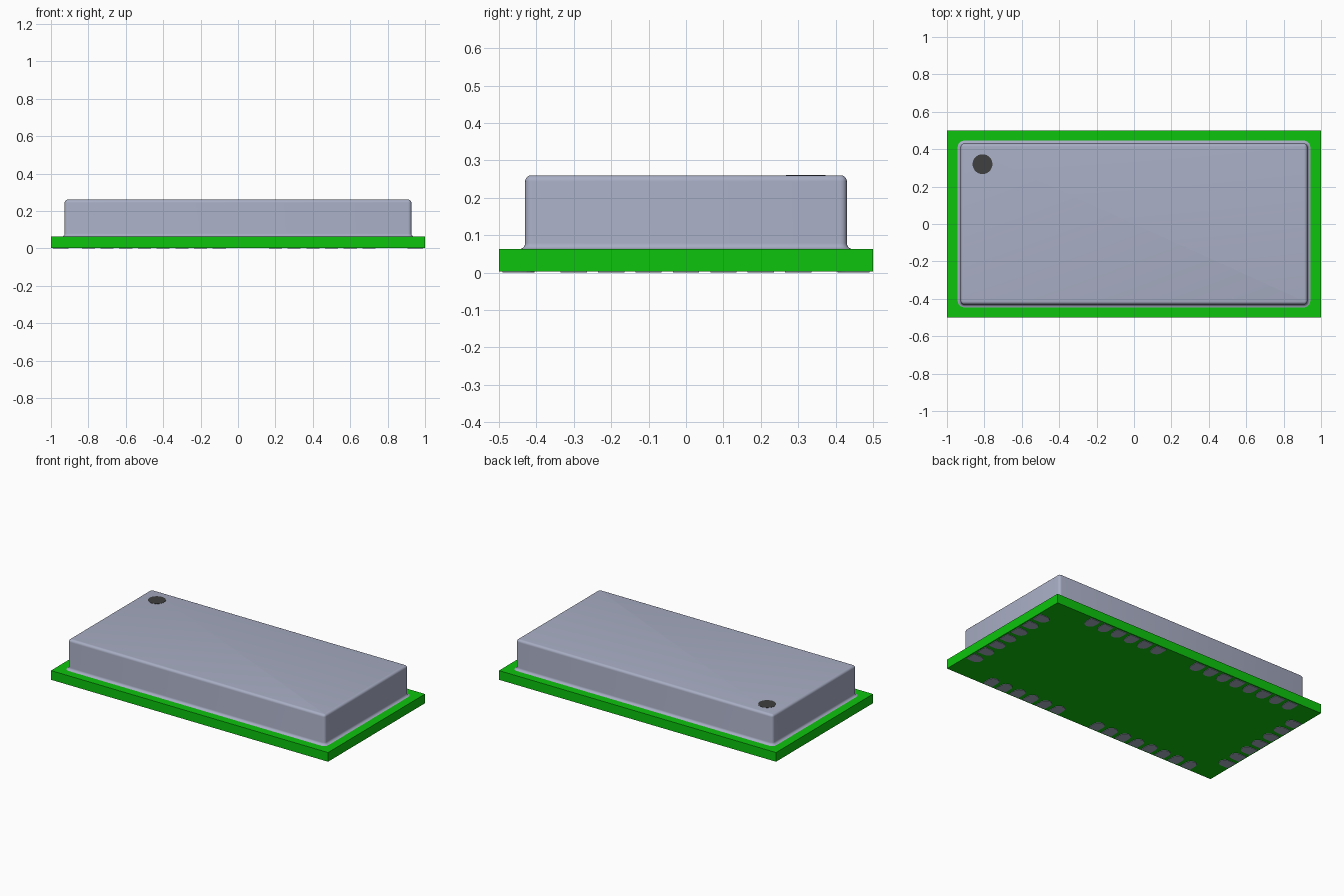
import bpy, bmesh, math

cube = bpy.data.objects.get("Cube")
if cube:
    bpy.data.objects.remove(cube, do_unlink=True)


def material(name, rgb):
    m = bpy.data.materials.new(name)
    m.use_nodes = True
    m.diffuse_color = (*rgb, 1)
    m.node_tree.nodes["Principled BSDF"].inputs["Base Color"].default_value = (*rgb, 1)
    return m


GREEN = material("board green", (0.004, 0.55, 0.004))
METAL = material("metal grey", (0.39, 0.42, 0.55))
DARK = material("mark dark grey", (0.05, 0.05, 0.05))


def finish(name, bm, mat, smooth=False):
    bmesh.ops.recalc_face_normals(bm, faces=bm.faces)
    me = bpy.data.meshes.new(name)
    bm.to_mesh(me)
    bm.free()
    me.materials.append(mat)
    ob = bpy.data.objects.new(name, me)
    bpy.context.collection.objects.link(ob)
    if smooth:
        bpy.ops.object.select_all(action='DESELECT')
        ob.select_set(True)
        bpy.context.view_layer.objects.active = ob
        bpy.ops.object.shade_smooth_by_angle(angle=math.radians(35))
    return ob


def prism(bm, outline, z0, z1):
    """Closed outline extruded between two heights."""
    low = [bm.verts.new((x, y, z0)) for x, y in outline]
    high = [bm.verts.new((x, y, z1)) for x, y in outline]
    bm.faces.new(low)
    bm.faces.new(high)
    n = len(outline)
    for i in range(n):
        j = (i + 1) % n
        bm.faces.new((low[i], low[j], high[j], high[i]))


def arc(cx, cy, r, a0, a1, steps):
    return [(cx + r * math.cos(math.radians(a0 + (a1 - a0) * i / steps)),
             cy + r * math.sin(math.radians(a0 + (a1 - a0) * i / steps)))
            for i in range(steps + 1)]


# Circuit board
BOARD_Z0, BOARD_Z1 = 0.003, 0.063
bm = bmesh.new()
prism(bm, [(-1, -0.5), (1, -0.5), (1, 0.5), (-1, 0.5)], BOARD_Z0, BOARD_Z1)
finish("circuit_board", bm, GREEN)

# Shield lid: wall profile with foot fillet and rounded rim, swept round the rectangle
WX, WY, TOP, R = 0.927, 0.430, 0.26, 0.016
profile = arc(R, BOARD_Z1 + R, R, 270, 180, 5)       # offset from wall, height
profile += arc(-R, TOP - R, R, 0, 90, 5)
bm = bmesh.new()
rings = []
for off, z in profile:
    cr = 0.018 + off                                  # corner radius follows the offset
    ring = []
    for sx, sy, a in ((1, 1, 0), (-1, 1, 90), (-1, -1, 180), (1, -1, 270)):
        ring += arc(sx * (WX - 0.018), sy * (WY - 0.018), cr, a, a + 90, 4)
    rings.append([bm.verts.new((x, y, z)) for x, y in ring])
for lo, hi in zip(rings, rings[1:]):
    for i in range(len(lo)):
        j = (i + 1) % len(lo)
        bm.faces.new((lo[i], lo[j], hi[j], hi[i]))
bm.faces.new(rings[0])
bm.faces.new(rings[-1])
finish("shield_lid", bm, METAL, smooth=True)

# Round orientation mark on the lid
bm = bmesh.new()
prism(bm, arc(-0.81, 0.32, 0.053, 0, 360, 32)[:-1], TOP - 0.001, TOP + 0.001)
finish("orientation_mark", bm, DARK)

# Solder pads underneath: flat outer end, rounded inner end
PAD_W, PAD_IN, PAD_OUT = 0.07, 0.095, 0.01
pad_shape = [(-PAD_W / 2, -PAD_OUT), (PAD_W / 2, -PAD_OUT)]
pad_shape += [(x, y) for x, y in arc(0, -PAD_IN + PAD_W / 2, PAD_W / 2, 0, -180, 8)]


def pad_row(name, positions, side):
    """Pads along one edge; side is the outward direction."""
    dx, dy = side
    bm = bmesh.new()
    for p in positions:
        if dy:
            pts = [(p + u, dy * (0.5 + v)) for u, v in pad_shape]
        else:
            pts = [(dx * (1 + v), p + u) for u, v in pad_shape]
        prism(bm, pts, 0, BOARD_Z0 + 0.001)
    finish(name, bm, METAL)


long_row = [0.7 - 0.1 * i for i in range(6)] + [-0.1 - 0.1 * i for i in range(8)]
short_row = [0.3 - 0.1 * i for i in range(7)]
pad_row("front_pads", long_row, (0, -1))
pad_row("back_pads", long_row, (0, 1))
pad_row("left_pads", short_row, (1, 0))
pad_row("right_pads", short_row, (-1, 0))
